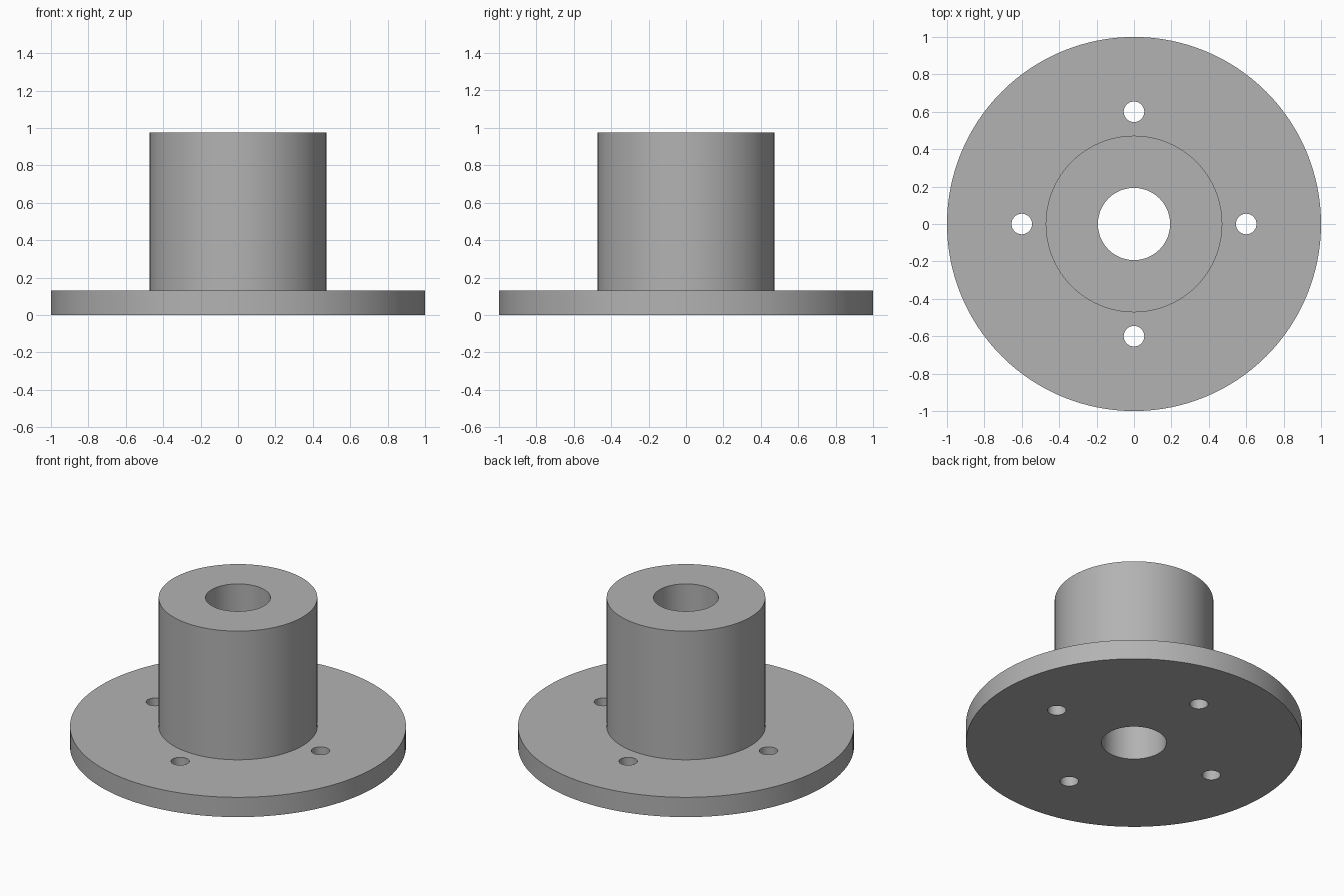
import bpy
import bmesh
from math import cos, sin, pi, radians
from mathutils import Vector

cube = bpy.data.objects.get("Cube")
if cube:
    bpy.data.objects.remove(cube, do_unlink=True)

FLANGE_R, FLANGE_H = 1.0, 0.13
HUB_R, HUB_TOP = 0.472, 0.975
BORE_R = 0.193
BOLT_R, BOLT_CIRCLE = 0.055, 0.6
SEGMENTS = 128

steel = bpy.data.materials.new("grey_steel")
steel.use_nodes = True
grey = (0.45, 0.45, 0.45, 1)
steel.diffuse_color = grey
steel.node_tree.nodes["Principled BSDF"].inputs["Base Color"].default_value = grey


def lathe(name, profile):
    """Revolve a closed (radius, height) outline about z."""
    bm = bmesh.new()
    verts = [bm.verts.new((r, 0, z)) for r, z in profile]
    edges = [bm.edges.new((v, verts[i - 1])) for i, v in enumerate(verts)]
    bmesh.ops.spin(bm, geom=verts + edges, cent=(0, 0, 0), axis=(0, 0, 1),
                   angle=2 * pi, steps=SEGMENTS, use_merge=True)
    bmesh.ops.remove_doubles(bm, verts=bm.verts, dist=0.0001)
    bmesh.ops.recalc_face_normals(bm, faces=bm.faces)
    mesh = bpy.data.meshes.new(name)
    bm.to_mesh(mesh)
    bm.free()
    obj = bpy.data.objects.new(name, mesh)
    bpy.context.collection.objects.link(obj)
    return obj


# Flange and hub, bored through the middle
hub = lathe("flanged_hub", [
    (BORE_R, 0), (FLANGE_R, 0), (FLANGE_R, FLANGE_H),
    (HUB_R, FLANGE_H), (HUB_R, HUB_TOP), (BORE_R, HUB_TOP)])
hub.data.materials.append(steel)

# Four bolt holes through the flange
bm = bmesh.new()
for i in range(4):
    a = i * pi / 2
    hole = bmesh.ops.create_cone(bm, cap_ends=True, segments=48, radius1=BOLT_R,
                                 radius2=BOLT_R, depth=FLANGE_H * 3)
    offset = Vector((cos(a), sin(a), 0)) * BOLT_CIRCLE
    bmesh.ops.translate(bm, verts=hole["verts"], vec=offset)
mesh = bpy.data.meshes.new("bolt_hole_cutter")
bm.to_mesh(mesh)
bm.free()
mesh.materials.append(steel)
cutter = bpy.data.objects.new("bolt_hole_cutter", mesh)
cutter.hide_render = True
bpy.context.collection.objects.link(cutter)

cut = hub.modifiers.new("bolt_holes", "BOOLEAN")
cut.operation = "DIFFERENCE"
cut.solver = "EXACT"
cut.object = cutter

bpy.ops.object.select_all(action="DESELECT")
bpy.context.view_layer.objects.active = hub
hub.select_set(True)
bpy.ops.object.modifier_apply(modifier=cut.name)
bpy.data.objects.remove(cutter, do_unlink=True)
bpy.ops.object.shade_smooth_by_angle(angle=radians(30))
